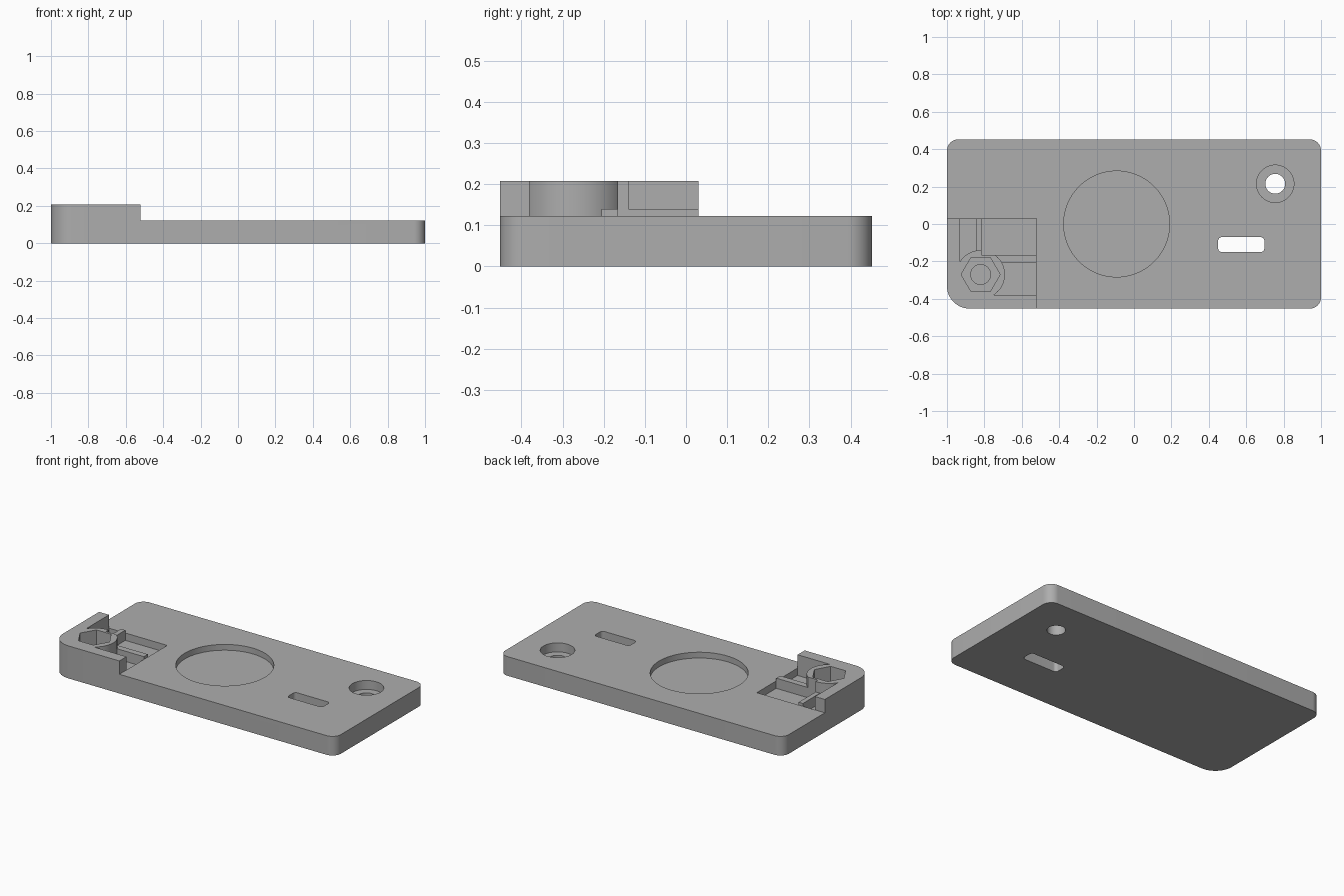
import bpy
import bmesh
from math import cos, sin, pi

cube = bpy.data.objects.get("Cube")
if cube:
    bpy.data.objects.remove(cube, do_unlink=True)

grey = bpy.data.materials.new("plain grey")
grey.use_nodes = True
colour = (0.42, 0.42, 0.42, 1)
grey.diffuse_color = colour
grey.node_tree.nodes["Principled BSDF"].inputs["Base Color"].default_value = colour

PLATE_TOP, BLOCK_TOP, RIB_TOP, FLOOR = 0.122, 0.207, 0.14, 0.075
ABOVE = 0.3
BOSS = (-0.82, -0.27)


def prism(name, outline, z0, z1):
    """Extrude a closed outline from z0 to z1."""
    bm = bmesh.new()
    face = bm.faces.new([bm.verts.new((x, y, z0)) for x, y in outline])
    top = bmesh.ops.extrude_face_region(bm, geom=[face])["geom"]
    bmesh.ops.translate(bm, vec=(0, 0, z1 - z0),
                        verts=[v for v in top if isinstance(v, bmesh.types.BMVert)])
    bmesh.ops.recalc_face_normals(bm, faces=bm.faces)
    mesh = bpy.data.meshes.new(name)
    bm.to_mesh(mesh)
    bm.free()
    mesh.materials.append(grey)
    obj = bpy.data.objects.new(name, mesh)
    bpy.context.collection.objects.link(obj)
    return obj


def circle(centre, r, n=64):
    return [(centre[0] + r * cos(2 * pi * i / n), centre[1] + r * sin(2 * pi * i / n))
            for i in range(n)]


def rounded(x0, x1, y0, y1, radii):
    """Rectangle with corner radii from front -x, counter-clockwise."""
    points = []
    corners = [(x0, y0, 1, 1), (x1, y0, -1, 1), (x1, y1, -1, -1), (x0, y1, 1, -1)]
    for i, ((x, y, sx, sy), r) in enumerate(zip(corners, radii)):
        steps = 12 if r else 0
        for k in range(steps + 1):
            a = pi + (i + k / max(steps, 1)) * pi / 2
            points.append((x + sx * r + r * cos(a), y + sy * r + r * sin(a)))
    return points


def box(x0, x1, y0, y1):
    return rounded(x0, x1, y0, y1, (0, 0, 0, 0))


def combine(target, tool, operation):
    mod = target.modifiers.new(tool.name, "BOOLEAN")
    mod.object, mod.operation, mod.solver = tool, operation, "EXACT"
    bpy.context.view_layer.objects.active = target
    bpy.ops.object.modifier_apply(modifier=mod.name)
    bpy.data.objects.remove(tool, do_unlink=True)


def cut(target, name, outline, z0, z1=ABOVE):
    combine(target, prism(name, outline, z0, z1), "DIFFERENCE")


# Base plate with the raised corner housing
plate = prism("base_plate", rounded(-1, 1, -0.452, 0.452, (0.12, 0.06, 0.06, 0.06)), 0, PLATE_TOP)
housing = prism("corner_housing", rounded(-1, -0.52, -0.452, 0.03, (0.12, 0, 0, 0)), 0.03, BLOCK_TOP)
combine(plate, housing, "UNION")

# Hollow of the housing, leaving the round boss and the outer walls
hollow = prism("hollow", box(-0.93, -0.52, -0.38, 0.03), FLOOR, ABOVE)
solid_corner = prism("solid_corner", box(-1, BOSS[0], -0.5, -0.2), 0, 0.4)
combine(hollow, solid_corner, "DIFFERENCE")
cut(hollow, "boss", circle(BOSS, 0.13), 0, 0.4)
# Low ribs between the pocket and the two channels
cut(hollow, "long_rib", box(-0.845, -0.51, -0.205, -0.165), 0, RIB_TOP)
cut(hollow, "short_rib", box(-0.845, -0.815, -0.205, 0.04), 0, RIB_TOP)
combine(plate, hollow, "DIFFERENCE")
cut(plate, "square_pocket", box(-0.815, -0.52, -0.165, 0.03), FLOOR)

# Hexagonal nut seat with a blind bore
cut(plate, "nut_seat", circle(BOSS, 0.104, 6), 0.09)
cut(plate, "nut_bore", circle(BOSS, 0.053), 0.04)

# Round recess, stepped hole and slot in the plate
cut(plate, "round_recess", circle((-0.093, 0), 0.283, 96), 0.085)
cut(plate, "counterbore", circle((0.755, 0.215), 0.1), 0.065)
cut(plate, "through_hole", circle((0.755, 0.215), 0.053), -0.1)
cut(plate, "slot", rounded(0.45, 0.697, -0.15, -0.07, (0.02,) * 4), -0.1)

bpy.ops.object.select_all(action="DESELECT")
plate.select_set(True)
bpy.context.view_layer.objects.active = plate
bpy.ops.object.shade_smooth_by_angle(angle=pi / 6)
